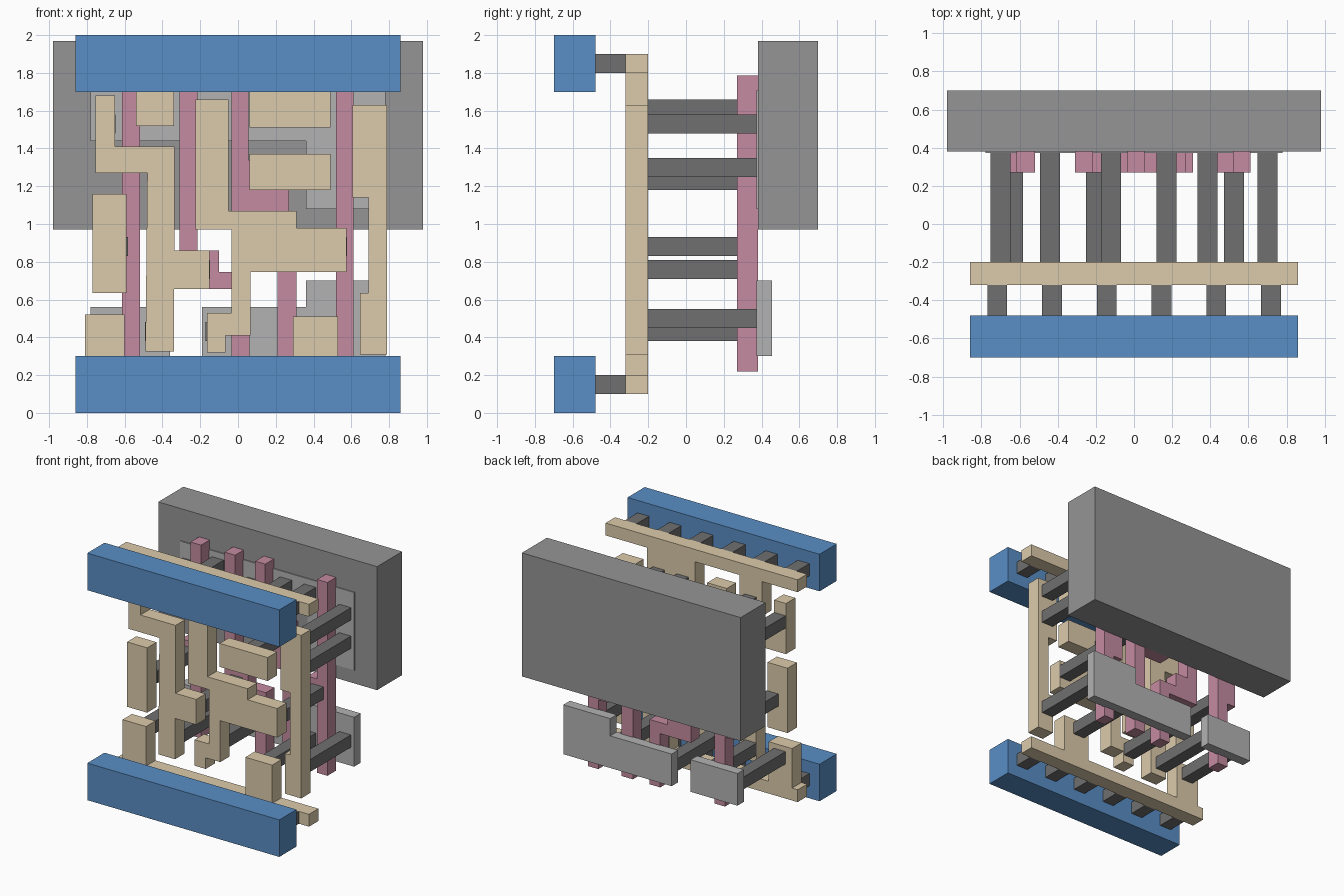
import bpy, bmesh


def material(name, rgb):
    m = bpy.data.materials.new(name)
    m.diffuse_color = (*rgb, 1)
    return m


BLUE = material("blue", (0.10, 0.27, 0.56))
TAN = material("tan", (0.72, 0.60, 0.41))
PINK = material("pink", (0.55, 0.26, 0.35))
DARK = material("dark_grey", (0.16, 0.16, 0.16))
MID = material("mid_grey", (0.30, 0.30, 0.30))
LIGHT = material("light_grey", (0.45, 0.45, 0.45))


def slab(name, outline, y0, y1, mat):
    """Extrude an x-z outline from y0 to y1."""
    bm = bmesh.new()
    face = bm.faces.new([bm.verts.new((x, y0, z)) for x, z in outline])
    ext = bmesh.ops.extrude_face_region(bm, geom=[face])
    moved = [v for v in ext["geom"] if isinstance(v, bmesh.types.BMVert)]
    bmesh.ops.translate(bm, verts=moved, vec=(0, y1 - y0, 0))
    bmesh.ops.recalc_face_normals(bm, faces=bm.faces[:])
    me = bpy.data.meshes.new(name)
    bm.to_mesh(me)
    bm.free()
    me.materials.append(mat)
    ob = bpy.data.objects.new(name, me)
    bpy.context.collection.objects.link(ob)
    return ob


def rect(x0, x1, z0, z1):
    return [(x0, z0), (x1, z0), (x1, z1), (x0, z1)]


# Front power rails
slab("lower_rail", rect(-.86, .86, 0, .30), -.70, -.48, BLUE)
slab("upper_rail", rect(-.86, .86, 1.70, 2), -.70, -.48, BLUE)

# Short posts joining the rails to the metal layer
for i in range(6):
    x = -.717 + i * .287
    for row, z in (("lower", .15), ("upper", 1.85)):
        slab(f"{row}_post_{i}", rect(x - .052, x + .052, z - .05, z + .05),
             -.48, -.32, DARK)

# Metal layer
metal = {
    "lower_metal_strip": [
        (-.86, .1), (.86, .1), (.86, .2), (.53, .2), (.53, .51), (.29, .51),
        (.29, .2), (-.6, .2), (-.6, .52), (-.81, .52), (-.81, .2), (-.86, .2)],
    "upper_metal_strip": [
        (-.86, 1.9), (.86, 1.9), (.86, 1.8), (.49, 1.8), (.49, 1.51),
        (.06, 1.51), (.06, 1.8), (-.34, 1.8), (-.34, 1.52), (-.54, 1.52),
        (-.54, 1.8), (-.86, 1.8)],
    "left_metal_branch": [
        (-.755, 1.68), (-.65, 1.68), (-.65, 1.41), (-.335, 1.41), (-.335, .86),
        (-.15, .86), (-.15, .655), (-.34, .655), (-.34, .325), (-.49, .325),
        (-.48, 1.27), (-.755, 1.27)],
    "left_metal_pad": rect(-.77, -.59, .635, 1.16),
    "upper_metal_pad": rect(.06, .49, 1.18, 1.37),
    "centre_metal_branch": [
        (-.225, 1.66), (-.05, 1.66), (-.05, 1.07), (.31, 1.07), (.31, .98),
        (.575, .98), (.575, .745), (.065, .745), (.065, .41), (-.065, .41),
        (-.065, .32), (-.165, .32), (-.165, .53), (-.035, .53), (-.035, .97),
        (-.225, .97)],
    "right_metal_bar": [
        (.605, 1.63), (.79, 1.63), (.79, .31), (.645, .31), (.645, .635),
        (.69, .635), (.69, 1.14), (.605, 1.14)],
}
for name, outline in metal.items():
    slab(name, outline, -.32, -.20, TAN)

# Gate layer
B, T = .22, 1.785
gates = {
    "gate_1": [(-.615, B), (-.52, B), (-.52, T), (-.615, T), (-.615, .98),
               (-.695, .98), (-.695, .78), (-.615, .78)],
    "gate_2": [(-.31, T), (-.215, T), (-.215, .86), (-.10, .86), (-.10, .745),
               (.06, .745), (.06, B), (-.035, B), (-.035, .655), (-.31, .655)],
    "gate_3": [(-.035, T), (.055, T), (.055, 1.34), (.27, 1.34), (.27, 1.07),
               (.31, 1.07), (.31, B), (.21, B), (.21, .97), (-.035, .97)],
    "gate_4": [(.52, B), (.612, B), (.612, T), (.52, T), (.52, .98),
               (.435, .98), (.435, .78), (.52, .78)],
}
for name, outline in gates.items():
    slab(name, outline, .27, .38, PINK)

# Long contacts reaching back from the metal: (x, z)
contacts = [
    (-.70, 1.53), (-.44, 1.61), (-.12, 1.53), (.17, 1.61), (.385, 1.61),
    (.70, 1.53), (.70, 1.30), (.70, .50),
    (-.70, .43), (-.44, .43), (-.12, .43), (.385, .43),
    (-.635, .88), (-.20, .76), (.17, 1.23), (.525, .88)]
for i, (x, z) in enumerate(contacts):
    slab(f"contact_{i}", rect(x - .052, x + .052, z - .05, z + .05),
         -.20, .379, DARK)

# Back block and the thin plates behind the gates
slab("back_block", rect(-.98, .98, .97, 1.97), .38, .70, MID)
slab("upper_plate", [(-.78, 1.44), (.36, 1.44), (.36, 1.08), (.78, 1.08),
                     (.78, 1.71), (-.78, 1.71)], .372, .455, LIGHT)
slab("lower_plate_left", rect(-.78, -.36, .30, .56), .372, .455, LIGHT)
slab("lower_plate_right", [(-.19, .30), (.78, .30), (.78, .70), (.36, .70),
                           (.36, .56), (-.19, .56)], .372, .455, LIGHT)
